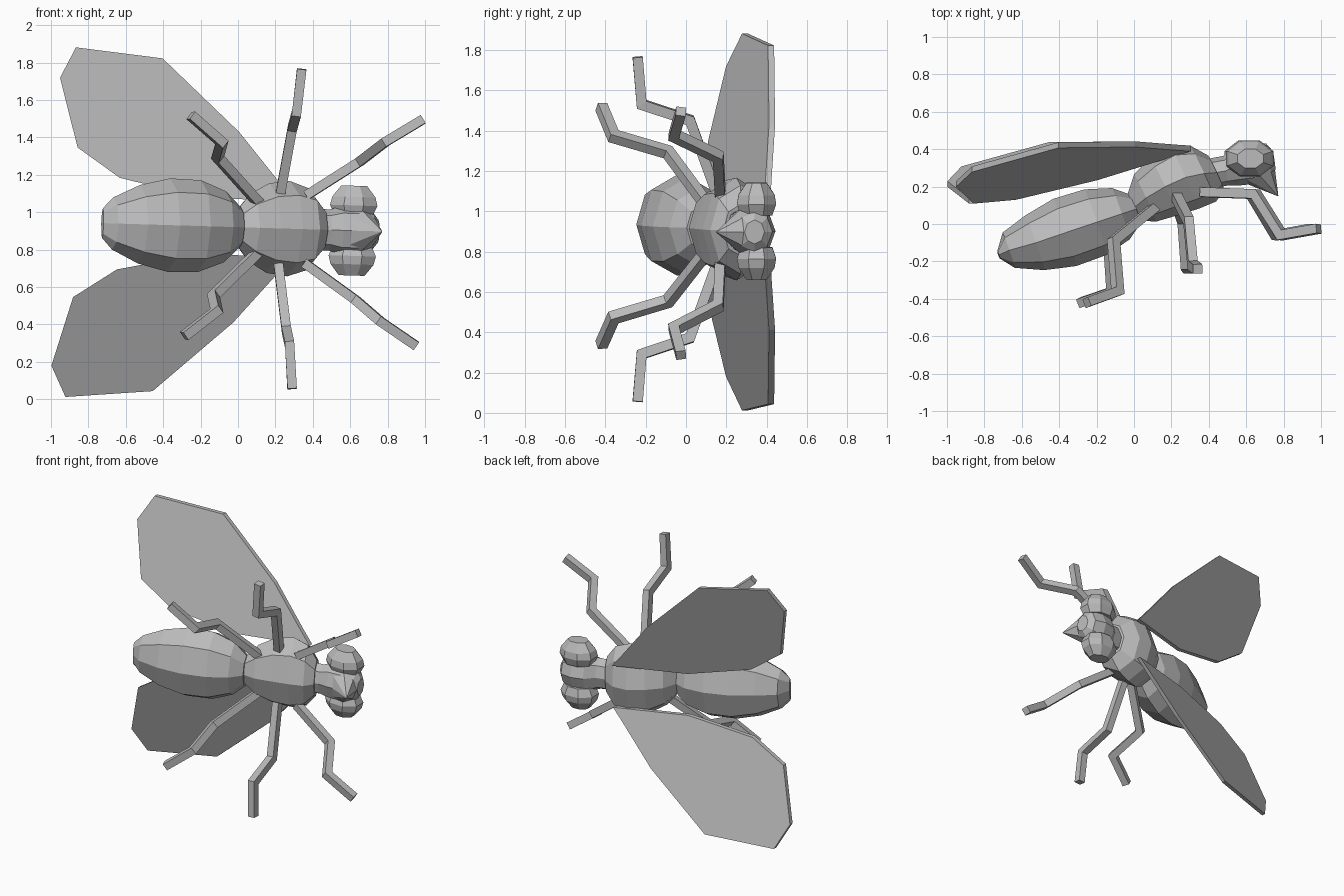
import bpy, bmesh
from math import sin, cos, pi, radians
from mathutils import Vector

cube = bpy.data.objects.get("Cube")
if cube:
    bpy.data.objects.remove(cube)

grey = bpy.data.materials.new("plain_grey")
grey.use_nodes = True
grey.diffuse_color = (0.5, 0.5, 0.5, 1)
grey.node_tree.nodes["Principled BSDF"].inputs["Base Color"].default_value = (0.5, 0.5, 0.5, 1)

SIDE = Vector((0, 0, 1))  # the insect's lateral axis


def finish(name, bm, mirror=False):
    """Turn a bmesh into a flat shaded object, set on the body's tilted frame."""
    bmesh.ops.recalc_face_normals(bm, faces=bm.faces)
    mesh = bpy.data.meshes.new(name)
    bm.to_mesh(mesh)
    bm.free()
    mesh.materials.append(grey)
    obj = bpy.data.objects.new(name, mesh)
    bpy.context.collection.objects.link(obj)
    obj.location.z = 0.92
    obj.rotation_euler.y = 0.03
    if mirror:
        mod = obj.modifiers.new("mirror", 'MIRROR')
        mod.use_axis = (False, False, True)
        mod.use_mirror_merge = False
    return obj


def loft(name, rings, sides=8, start=0.0, mirror=False):
    """Skin a list of (centre, axis_a, axis_b) rings and cap both ends."""
    bm = bmesh.new()
    loops = []
    for c, a, b in rings:
        angles = [start + 2 * pi * i / sides for i in range(sides)]
        loops.append([bm.verts.new(c + a * cos(t) + b * sin(t)) for t in angles])
    for p, q in zip(loops, loops[1:]):
        for i in range(sides):
            j = (i + 1) % sides
            bm.faces.new((p[i], p[j], q[j], q[i]))
    bm.faces.new(loops[0])
    bm.faces.new(loops[-1])
    return finish(name, bm, mirror)


def body(name, angle, stations):
    """Body segment: stations are (x, y, depth radius, side radius)."""
    n = Vector((-sin(radians(angle)), cos(radians(angle)), 0))
    loft(name, [(Vector((x, y, 0)), n * d, SIDE * s) for x, y, d, s in stations])


# Body segments
body("abdomen", 19, [(-.725, -.165, .02, .08), (-.67, -.14, .10, .14), (-.53, -.10, .155, .21),
                     (-.37, -.045, .19, .25), (-.205, .01, .185, .245), (-.07, .055, .145, .19),
                     (.01, .08, .08, .11)])
body("thorax", 25, [(.0, .09, .08, .10), (.06, .14, .14, .18), (.16, .20, .17, .24),
                    (.27, .25, .185, .255), (.37, .27, .165, .22), (.44, .275, .10, .13)])
body("head", 8, [(.41, .27, .08, .11), (.49, .285, .08, .11), (.55, .315, .11, .13),
                 (.64, .33, .115, .13), (.72, .34, .09, .10), (.75, .34, .05, .06)])

# Pointed mouth
fwd = Vector((.1, .045, 0))
loft("mouth", [(Vector((.65, .28, 0)), fwd, SIDE * .12),
               (Vector((.77, .15, 0)), fwd * .02, SIDE * .002)])

# Faceted eyes
loft("eyes", [(Vector((.615, .35, s)), Vector((rx, 0, 0)), Vector((0, ry, 0)))
              for s, rx, ry in [(.08, .11, .085), (.135, .137, .105), (.18, .125, .097), (.24, .075, .055)]],
     start=pi / 8, mirror=True)


# Legs: square tubes with mitred joints
def leg(name, points, half=.025):
    pts = [Vector(p) for p in points]
    dirs = [(q - p).normalized() for p, q in zip(pts, pts[1:])]
    plane = dirs[0].cross(dirs[1]).normalized()
    rings = []
    for i, p in enumerate(pts):
        before, after = dirs[max(i - 1, 0)], dirs[min(i, len(dirs) - 1)]
        t = (before + after).normalized()
        a = t.cross(plane).normalized() / max(t.dot(after), .5)
        b = t.cross(a).normalized()
        rings.append((p, a * half * 1.414, b * half * 1.414))
    loft(name, rings, 4, pi / 4, True)


leg("rear_legs", [(.12, .10, .12), (-.12, -.09, .37), (-.10, -.36, .45), (-.27, -.42, .59)])
leg("middle_legs", [(.22, .15, .18), (.275, .02, .54), (.295, -.22, .62), (.315, -.24, .855)])
leg("front_legs", [(.36, .17, .18), (.64, .16, .37), (.775, -.06, .48), (.97, -.025, .605)])

# Wings: one flat tilted outline, given a little thickness
outline = [(.30, .15), (.22, .24), (-.01, .51), (-.43, .89), (-.895, .935),
           (-.975, .77), (-.87, .40), (-.64, .245), (-.2, .15)]
bm = bmesh.new()
low, high = [[bm.verts.new((x, .43 + .31 * x + .33 * (s - .51) + off, s)) for x, s in outline]
             for off in (-.015, .015)]
bm.faces.new(low)
bm.faces.new(high)
for i in range(len(outline)):
    j = (i + 1) % len(outline)
    bm.faces.new((low[i], low[j], high[j], high[i]))
finish("wings", bm, True)
